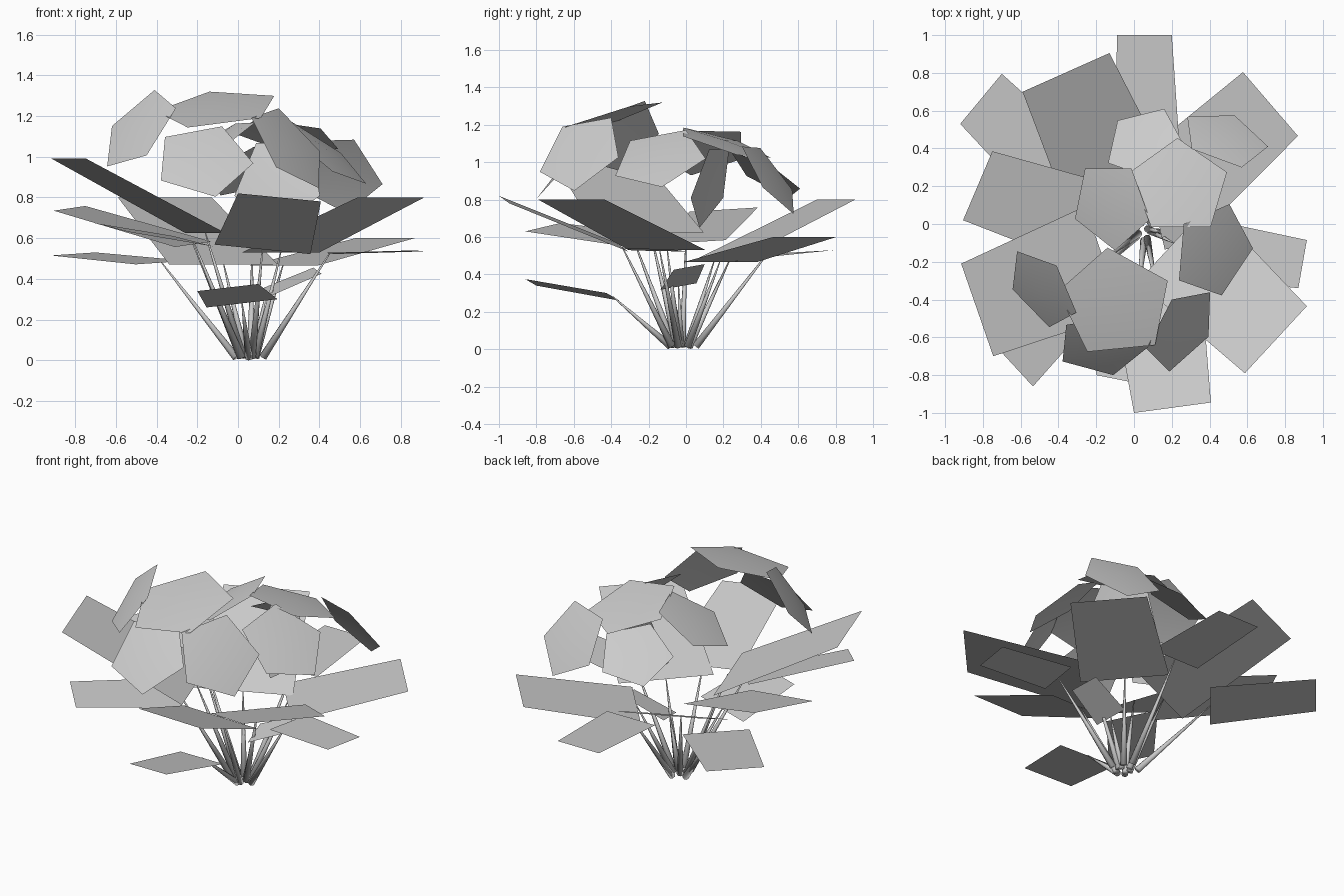
import bpy
import bmesh
from mathutils import Vector, Matrix
from math import tau

cube = bpy.data.objects.get("Cube")
if cube:
    bpy.data.objects.remove(cube)

grey = bpy.data.materials.new("pale grey")
grey.use_nodes = True
tone = (0.6, 0.6, 0.6, 1)
grey.diffuse_color = tone
grey.node_tree.nodes["Principled BSDF"].inputs["Base Color"].default_value = tone


def finish(name, bm, smooth=False):
    """Turn a bmesh into a linked object with the shared material."""
    mesh = bpy.data.meshes.new(name)
    bm.to_mesh(mesh)
    bm.free()
    mesh.materials.append(grey)
    for face in mesh.polygons:
        face.use_smooth = smooth
    obj = bpy.data.objects.new(name, mesh)
    bpy.context.scene.collection.objects.link(obj)


def stem(tip):
    """Thin tapered stalk fanning out from the root cluster."""
    root = Vector((0.05 + 0.16 * tip.x, -0.02 + 0.16 * tip.y, 0.015))
    axis = tip - root
    turn = axis.to_track_quat("Z", "Y").to_matrix().to_4x4()
    bm = bmesh.new()
    bmesh.ops.create_cone(bm, cap_ends=True, segments=8,
                          radius1=0.02, radius2=0.003, depth=axis.length,
                          matrix=Matrix.Translation((root + tip) / 2) @ turn)
    finish("stem", bm, True)


def leaf(outer_a, outer_b, inner):
    """Flat four-sided leaf that widens towards its stem."""
    a, b, mid = Vector(outer_a), Vector(outer_b), Vector(inner)
    half = (b - a) * 0.58
    bm = bmesh.new()
    bm.faces.new([bm.verts.new(p) for p in (a, b, mid + half, mid - half)])
    bm.normal_update()
    for face in bm.faces:
        if face.normal.z < 0:
            face.normal_flip()
    finish("lower_leaf", bm)
    stem(mid)


def plate(centre, normal, corner):
    """Five-sided, slightly domed petal plate; corner is given in plan."""
    c, n = Vector(centre), Vector(normal).normalized()
    dx, dy = corner[0] - c.x, corner[1] - c.y
    arm = Vector((dx, dy, -(n.x * dx + n.y * dy) / n.z))
    bm = bmesh.new()
    rim = [bm.verts.new(c + Matrix.Rotation(tau * i / 5, 3, n) @ arm)
           for i in range(5)]
    top = bm.verts.new(c + n * 0.02)
    for i in range(5):
        bm.faces.new((rim[i], rim[(i + 1) % 5], top))
    bm.normal_update()
    finish("upper_plate", bm, True)


# Lower leaves: two outer corners, then the middle of the inner edge
leaf((-.92, .53, .515), (-.70, .795, .53), (-.375, .235, .48))
leaf((-.59, .70, .8), (-.13, .905, .8), (-.07, .15, .47))
leaf((-.905, .02, .735), (-.75, .385, .758), (-.22, .0, .57))
leaf((-.915, -.21, .99), (-.745, -.70, .99), (-.16, -.19, .625))
leaf((.577, .804, .6), (.868, .466, .6), (.22, .18, .465))
leaf((.915, -.085, .535), (.87, -.34, .54), (.45, -.14, .525))
leaf((.915, -.435, .8), (.587, -.79, .8), (.21, -.1, .53))
leaf((0, -1, .82), (.407, -.945, .78), (.12, -.34, .545))
leaf((-.2, -.8, .34), (.1, -.86, .375), (.02, -.39, .28))
leaf((-.535, -.86, .63), (-.71, -.67, .675), (-.22, -.28, .585))
leaf((-.09, 1, .56), (.2, 1, .56), (.07, .45, .53))
leaf((.37, .1, .455), (.41, -.065, .425), (.14, -.04, .335))

# Upper plates: centre, facing direction, one corner in plan
plate((-.1, -.42, 1.235), (-.1, -.3, 1), (-.14, -.125))
plate((.25, -.56, 1.05), (.15, -.1, .125), (.2, -.4))
plate((-.17, -.64, .98), (0, -.74, .67), (-.11, -.8))
plate((-.485, -.345, 1.135), (-.136, -.1, .118), (-.41, -.22))
plate((-.12, .1, 1.06), (-.6, -.2, 1), (-.1, -.14))
plate((.42, -.14, 1.02), (.13, -.044, .175), (.505, .105))
plate((.24, .195, 1.1), (.15, .3, 1), (.23, .455))
plate((.48, .45, .92), (.064, .184, .134), (.71, .41))
plate((.055, .43, .93), (-.35, .6, 1), (.16, .61))
plate((.2, .13, .88), (-.35, -.85, .25), (.176, .072))
